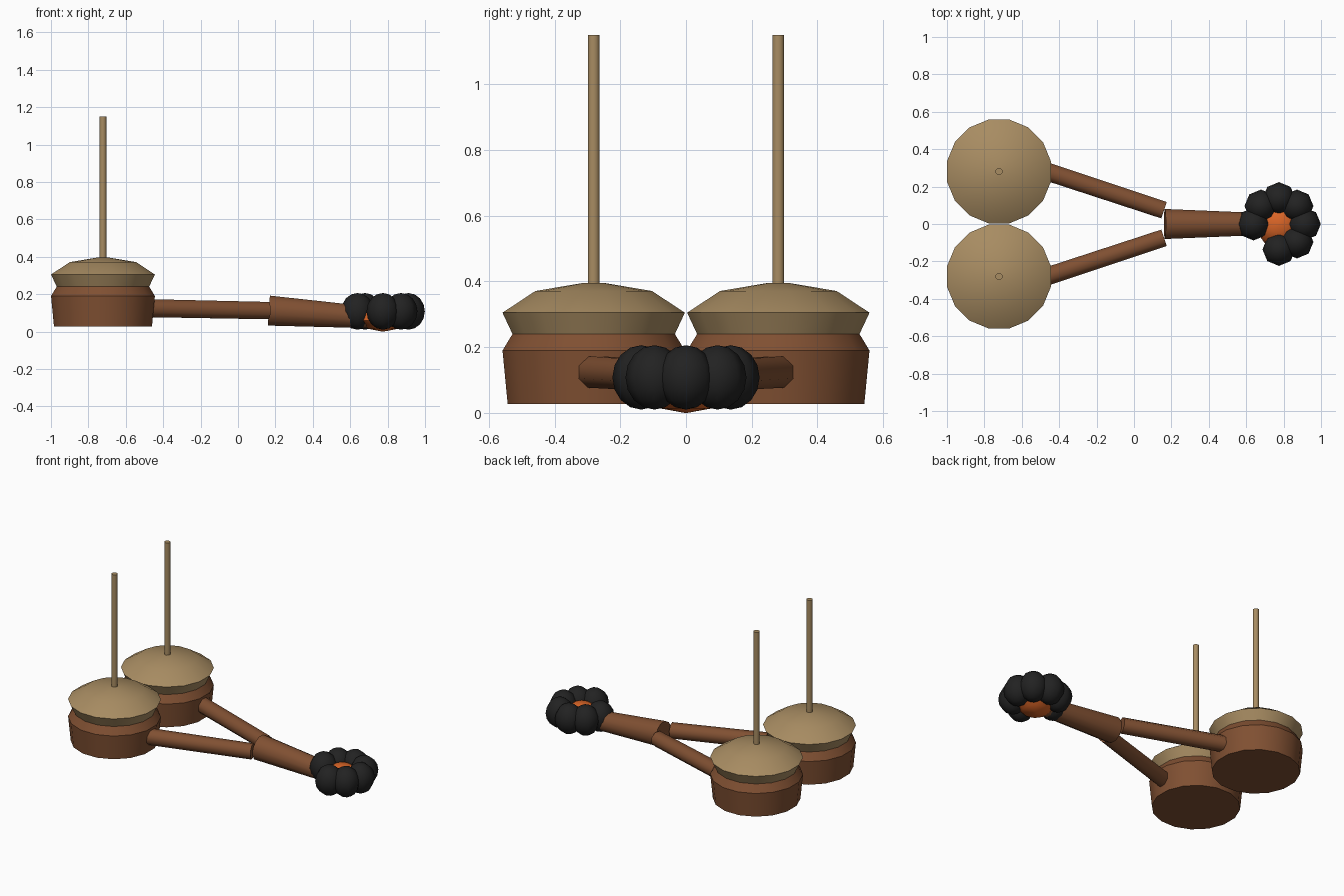
import bpy, bmesh, math
from mathutils import Vector

if "Cube" in bpy.data.objects:
    bpy.data.objects.remove(bpy.data.objects["Cube"])


def material(name, color):
    m = bpy.data.materials.new(name)
    m.diffuse_color = (*color, 1)
    m.use_nodes = True
    m.node_tree.nodes["Principled BSDF"].inputs["Base Color"].default_value = m.diffuse_color
    return m


BROWN = material("brown wood", (0.216, 0.08, 0.032))
TAN = material("tan hide", (0.39, 0.262, 0.122))
BLACK = material("black stone", (0.016, 0.016, 0.016))
ORANGE = material("ember orange", (0.70, 0.13, 0.02))


def finish(name, bm, mat, angle=35):
    bmesh.ops.recalc_face_normals(bm, faces=bm.faces)
    me = bpy.data.meshes.new(name)
    bm.to_mesh(me)
    bm.free()
    me.materials.append(mat)
    for p in me.polygons:
        p.use_smooth = True
    me.set_sharp_from_angle(angle=math.radians(angle))
    ob = bpy.data.objects.new(name, me)
    bpy.context.collection.objects.link(ob)
    return ob


def lathe(name, profile, sides, mat, location, angle=35):
    """Turn (radius, z) pairs around z and close both ends."""
    bm = bmesh.new()
    rings = []
    for r, z in profile:
        ring = []
        for i in range(sides):
            a = math.tau * (i + 0.5) / sides
            ring.append(bm.verts.new((r * math.cos(a), r * math.sin(a), z)))
        rings.append(ring)
    for low, high in zip(rings, rings[1:]):
        for i in range(sides):
            j = (i + 1) % sides
            bm.faces.new((low[i], low[j], high[j], high[i]))
    bm.faces.new(rings[0])
    bm.faces.new(rings[-1])
    ob = finish(name, bm, mat, angle)
    ob.location = location
    return ob


def rod(name, start, end, r1, r2, sides, mat):
    start, end = Vector(start), Vector(end)
    axis = end - start
    ob = lathe(name, [(r1, 0), (r2, axis.length)], sides, mat, start, 50)
    ob.rotation_mode = 'QUATERNION'
    ob.rotation_quaternion = axis.to_track_quat('Z', 'Y')
    return ob


# Twin pots with domed covers, upright poles and connecting arms
for side, s in (("front", -1), ("back", 1)):
    spot = (-0.722, s * 0.281, 0)
    lathe(side + "_pot", [(0.267, 0.027), (0.283, 0.19), (0.252, 0.24)],
          16, BROWN, spot)
    lathe(side + "_cover", [(0.252, 0.24), (0.283, 0.305), (0.181, 0.371),
                            (0.03, 0.396)], 16, TAN, spot)
    rod(side + "_pole", (spot[0], spot[1], 0.37), (spot[0], spot[1], 1.15),
        0.0195, 0.0195, 8, TAN)
    rod(side + "_arm", (-0.48, s * 0.285, 0.125), (0.16, s * 0.074, 0.112),
        0.052, 0.05, 8, BROWN)

# Tapered handle sloping down into the ember bowl
rod("handle", (0.165, 0, 0.112), (0.70, 0, 0.076), 0.083, 0.06, 12, BROWN)

# Ember core inside the stone ring
lathe("ember_core", [(0.004, 0.0), (0.08, 0.014), (0.128, 0.06),
                     (0.112, 0.12), (0.05, 0.155), (0.004, 0.16)],
      10, ORANGE, (0.775, 0, 0), 50)

# Ring of rounded stones with one slot left open
for k in range(8):
    if k == 5:
        continue
    a = math.tau * k / 8
    bm = bmesh.new()
    bmesh.ops.create_uvsphere(bm, u_segments=8, v_segments=8, radius=1)
    stone = finish("stone_%d" % k, bm, BLACK, 60)
    stone.scale = (0.088, 0.088, 0.098)
    stone.rotation_euler.z = a
    stone.location = (0.775 + 0.136 * math.cos(a), 0.136 * math.sin(a), 0.108)
